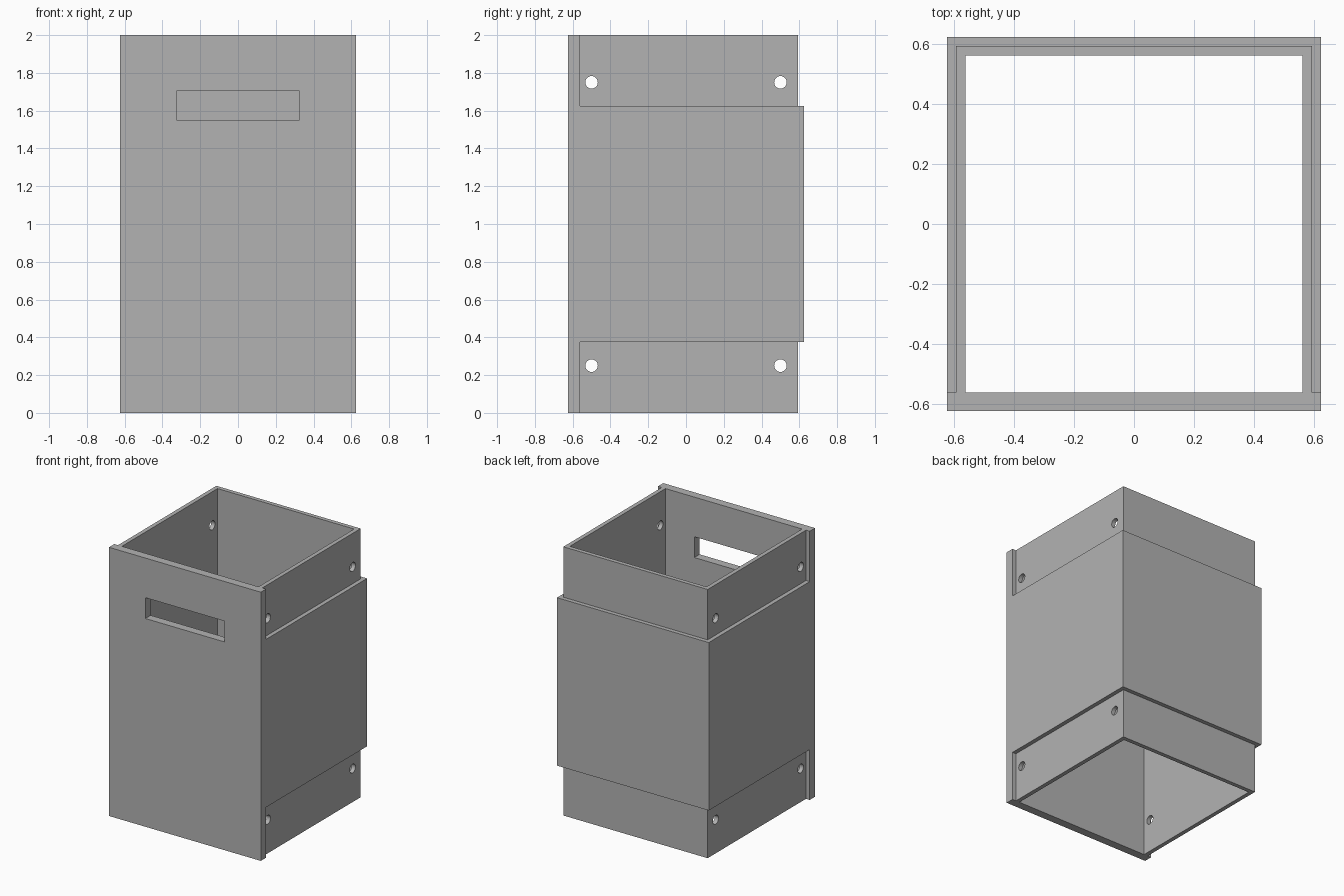
import bpy
import bmesh
from math import pi
from mathutils import Matrix

old = bpy.data.objects.get("Cube")
if old:
    bpy.data.objects.remove(old, do_unlink=True)

HALF = 0.625      # outer half width
INNER = 0.5625    # cavity half width
STEP = 0.594      # half width of the recessed ends
HEIGHT = 2.0
BAND = 0.375      # height of each recessed end

grey = bpy.data.materials.new("plain_grey")
grey.use_nodes = True
colour = (0.45, 0.45, 0.45, 1)
grey.diffuse_color = colour
grey.node_tree.nodes["Principled BSDF"].inputs["Base Color"].default_value = colour


def finish(name, bm):
    bmesh.ops.recalc_face_normals(bm, faces=bm.faces)
    mesh = bpy.data.meshes.new(name)
    bm.to_mesh(mesh)
    bm.free()
    mesh.materials.append(grey)
    obj = bpy.data.objects.new(name, mesh)
    bpy.context.collection.objects.link(obj)
    return obj


def prism(name, outline, z0, z1):
    bm = bmesh.new()
    face = bm.faces.new([bm.verts.new((x, y, z0)) for x, y in outline])
    grown = bmesh.ops.extrude_face_region(bm, geom=[face])["geom"]
    top = [v for v in grown if isinstance(v, bmesh.types.BMVert)]
    bmesh.ops.translate(bm, verts=top, vec=(0, 0, z1 - z0))
    return finish(name, bm)


def rect(x0, x1, y0, y1):
    return [(x0, y0), (x1, y0), (x1, y1), (x0, y1)]


def cross_hole(name, y, z):
    bm = bmesh.new()
    turn = Matrix.Translation((0, y, z)) @ Matrix.Rotation(pi / 2, 4, "Y")
    bmesh.ops.create_cone(bm, cap_ends=True, segments=32, radius1=0.033,
                          radius2=0.033, depth=2, matrix=turn)
    return finish(name, bm)


# Solid block that becomes the sleeve with its full-height front panel
body = prism("box_body", rect(-HALF, HALF, -HALF, HALF), 0, HEIGHT)

# Open cavity and front hand slot
cutters = [
    prism("cavity_cutter", rect(-INNER, INNER, -INNER, INNER), -0.1, HEIGHT + 0.1),
    prism("slot_cutter", rect(-0.325, 0.325, -0.8, -0.4), 1.55, 1.705),
]

# U-shaped reliefs at both ends, leaving the front panel whole
far = 0.8
relief = [(-far, -INNER), (-STEP, -INNER), (-STEP, STEP), (STEP, STEP),
          (STEP, -INNER), (far, -INNER), (far, far), (-far, far)]
cutters.append(prism("lower_relief_cutter", relief, -0.1, BAND))
cutters.append(prism("upper_relief_cutter", relief, HEIGHT - BAND, HEIGHT + 0.1))

# Fastener holes through both side walls
for z in (0.25, HEIGHT - 0.25):
    for y in (-0.5, 0.5):
        cutters.append(cross_hole("hole_cutter", y, z))

# Carve and remove the cutters
bpy.context.view_layer.objects.active = body
for cutter in cutters:
    cutter.hide_render = True
    mod = body.modifiers.new("carve", "BOOLEAN")
    mod.operation = "DIFFERENCE"
    mod.solver = "EXACT"
    mod.object = cutter
    bpy.ops.object.modifier_apply(modifier=mod.name)
    bpy.data.objects.remove(cutter, do_unlink=True)

# Smooth the hole walls, keep all edges sharp
bpy.ops.object.select_all(action="DESELECT")
body.select_set(True)
bpy.ops.object.shade_smooth_by_angle(angle=pi / 6)
